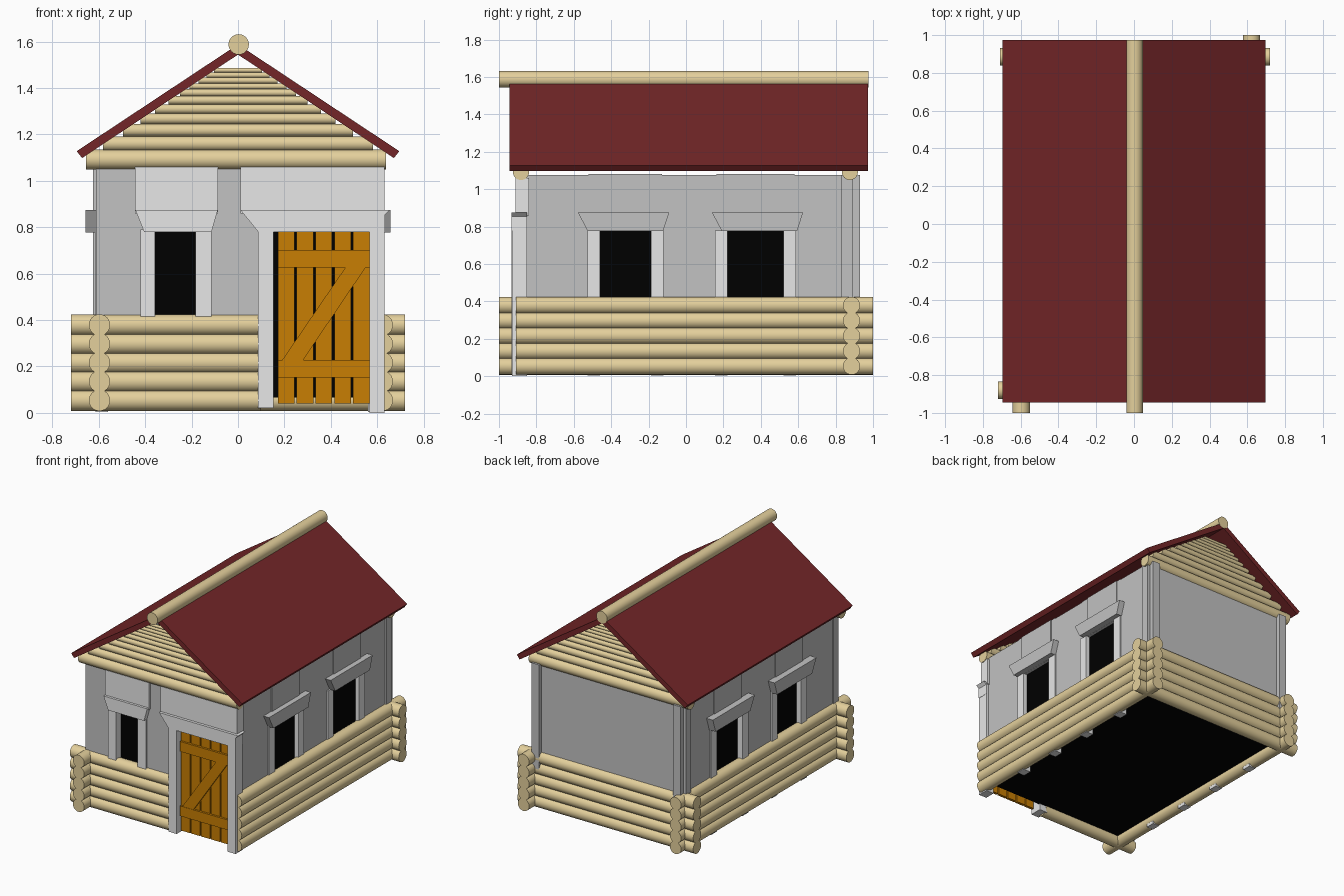
import bpy, bmesh, math
from mathutils import Vector

if "Cube" in bpy.data.objects:
    bpy.data.objects.remove(bpy.data.objects["Cube"])


def srgb(r, g, b):
    lin = [(c / 255 / 12.92) if c < 10 else ((c / 255 + 0.055) / 1.055) ** 2.4 for c in (r, g, b)]
    return (*lin, 1)


def material(name, *rgb):
    m = bpy.data.materials.new(name)
    m.diffuse_color = srgb(*rgb)
    m.use_nodes = True
    m.node_tree.nodes["Principled BSDF"].inputs["Base Color"].default_value = m.diffuse_color
    return m


LOG = material("log_tan", 228, 208, 156)
LIGHT = material("light_grey", 232, 232, 232)
MID = material("mid_grey", 194, 194, 194)
RED = material("roof_red", 116, 38, 40)
WOOD = material("door_orange", 200, 126, 3)
BLACK = material("interior_black", 0, 0, 0)


def finish(name, bm, mat, smooth=False):
    bmesh.ops.recalc_face_normals(bm, faces=bm.faces)
    me = bpy.data.meshes.new(name)
    bm.to_mesh(me)
    bm.free()
    me.materials.append(mat)
    ob = bpy.data.objects.new(name, me)
    bpy.context.collection.objects.link(ob)
    if smooth:
        bpy.ops.object.select_all(action='DESELECT')
        bpy.context.view_layer.objects.active = ob
        ob.select_set(True)
        bpy.ops.object.shade_smooth_by_angle(angle=math.radians(35))
    return ob


def prism(name, pts, sweep, mat):
    """Extrude a flat outline along a vector."""
    bm = bmesh.new()
    face = bm.faces.new([bm.verts.new(p) for p in pts])
    new = bmesh.ops.extrude_face_region(bm, geom=[face])["geom"]
    bmesh.ops.translate(bm, vec=sweep, verts=[g for g in new if isinstance(g, bmesh.types.BMVert)])
    return finish(name, bm, mat)


def box(name, x0, x1, y0, y1, z0, z1, mat):
    pts = [(x0, y0, z0), (x1, y0, z0), (x1, y1, z0), (x0, y1, z0)]
    return prism(name, pts, (0, 0, z1 - z0), mat)


def log(name, a, b, r):
    a, b = Vector(a), Vector(b)
    bm = bmesh.new()
    bmesh.ops.create_cone(bm, cap_ends=True, segments=24, radius1=r, radius2=r, depth=(b - a).length)
    bm.transform((b - a).to_track_quat('Z', 'Y').to_matrix().to_4x4())
    bmesh.ops.translate(bm, vec=(a + b) / 2, verts=bm.verts)
    return finish(name, bm, LOG, True)


# Dark interior, seen through windows, door gaps and from below
box("interior", -0.575, 0.59, -0.85, 0.85, 0.067, 1.06, BLACK)

# Lower log walls
for i in range(5):
    z = 0.054 + 0.0812 * i
    log("left_log", (-0.597, -1, z), (-0.597, 0.975, z), 0.046)
    log("right_log", (0.622, -0.91, z), (0.622, 1, z), 0.046)
    log("front_log", (-0.72, -0.88, z), (0.1, -0.88, z), 0.046)
    log("back_log", (-0.71, 0.885, z), (0.72, 0.885, z), 0.046)

# Side walls with two windows each: opening, then crown extents
windows = (((-0.46, -0.187), (-0.578, -0.09)), ((0.222, 0.52), (0.139, 0.626)))
for side, s, x in (("left", -1, 0.605), ("right", 1, 0.612)):
    for y0, y1 in ((-0.87, -0.5), (-0.15, 0.19), (0.55, 0.85)):
        box(side + "_wall", s * 0.56, s * x, y0, y1, 0.3, 1.075, MID)
    for (y0, y1), (c0, c1) in windows:
        box(side + "_over_window", s * 0.56, s * (x + 0.006), c0 + 0.09, c1 - 0.08, 0.86, 1.08, MID)
        box(side + "_window_head", s * 0.56, s * x, y0 - 0.06, y1 + 0.06, 0.776, 1.08, MID)
        for p0, p1 in ((y0 - 0.067, y0), (y1, y1 + 0.067)):
            box(side + "_window_post", s * 0.56, s * (x + 0.01), p0, p1, 0.004, 0.78, LIGHT)
        prism(side + "_window_crown",
              [(s * 0.58, c0 + 0.052, 0.777), (s * 0.58, c1 - 0.032, 0.777),
               (s * 0.58, c1, 0.875), (s * 0.58, c0, 0.875)], (s * 0.077, 0, 0), MID)

# Back wall and corner posts
box("back_wall", -0.58, 0.58, 0.83, 0.9, 0.3, 1.075, MID)
for s in (-1, 1):
    box("side_corner_post", s * 0.565, s * 0.624, 0.832, 0.893, 0.3, 1.075, MID)
    box("back_corner_post", s * 0.545, s * 0.605, 0.85, 0.93, 0.3, 1.075, MID)

# Front wall and window
for x0, x1 in ((-0.612, -0.4), (-0.13, 0.11)):
    box("front_wall", x0, x1, -0.895, -0.84, 0.3, 1.075, MID)
box("front_over_window", -0.443, -0.087, -0.912, -0.84, 0.86, 1.06, LIGHT)
for x0, x1 in ((-0.42, -0.357), (-0.183, -0.114)):
    box("front_window_post", x0, x1, -0.908, -0.84, 0.39, 0.79, LIGHT)
prism("front_window_crown", [(-0.405, -0.93, 0.78), (-0.114, -0.93, 0.78),
                             (-0.087, -0.93, 0.875), (-0.443, -0.93, 0.875)], (0, 0.08, 0), LIGHT)

# Door frame
box("door_post_left", 0.087, 0.153, -0.932, -0.84, 0.02, 0.79, LIGHT)
box("door_post_right", 0.567, 0.632, -0.93, -0.85, 0, 0.8, LIGHT)
box("over_door", 0.01, 0.632, -0.912, -0.84, 0.86, 1.06, LIGHT)
prism("door_crown", [(0.087, -0.932, 0.78), (0.634, -0.932, 0.78), (0.634, -0.932, 0.855),
                     (0.655, -0.932, 0.875), (0.01, -0.932, 0.875)], (0, 0.082, 0), LIGHT)

# Plank door with cross boards and brace
for i in range(5):
    x = 0.172 + 0.081 * i
    box("door_plank", x, x + 0.072, -0.905, -0.885, 0.04, 0.79, WOOD)
for z in (0.153, 0.627):
    box("door_cross_board", 0.172, 0.568, -0.92, -0.9, z, z + 0.074, WOOD)
prism("door_brace", [(0.19, -0.918, 0.227), (0.28, -0.918, 0.227),
                     (0.55, -0.918, 0.627), (0.463, -0.918, 0.627)], (0, 0.016, 0), WOOD)

# Gable logs, shrinking towards the ridge
tops = [1.13, 1.192, 1.245, 1.29, 1.33, 1.365, 1.395, 1.42, 1.445, 1.467, 1.487]
for y in (-0.882, 0.876):
    log("plate_log", (-0.655, y, 1.092), (0.637, y, 1.092), 0.043)
    for low, top in zip(tops, tops[1:]):
        r = (top - low) / 2 * 1.02
        z = top - r
        half = (1.545 - z) / 0.66
        log("gable_log", (-half, y, z), (half, y, z), r)

# Roof and ridge log
outline = [(-0.695, 1.128), (0, 1.588), (0.695, 1.128), (0.672, 1.098), (0, 1.544), (-0.672, 1.098)]
prism("roof", [(x, -0.945, z) for x, z in outline], (0, 1.918, 0), RED)
log("ridge_log", (0.003, -1, 1.588), (0.003, 0.975, 1.588), 0.044)
